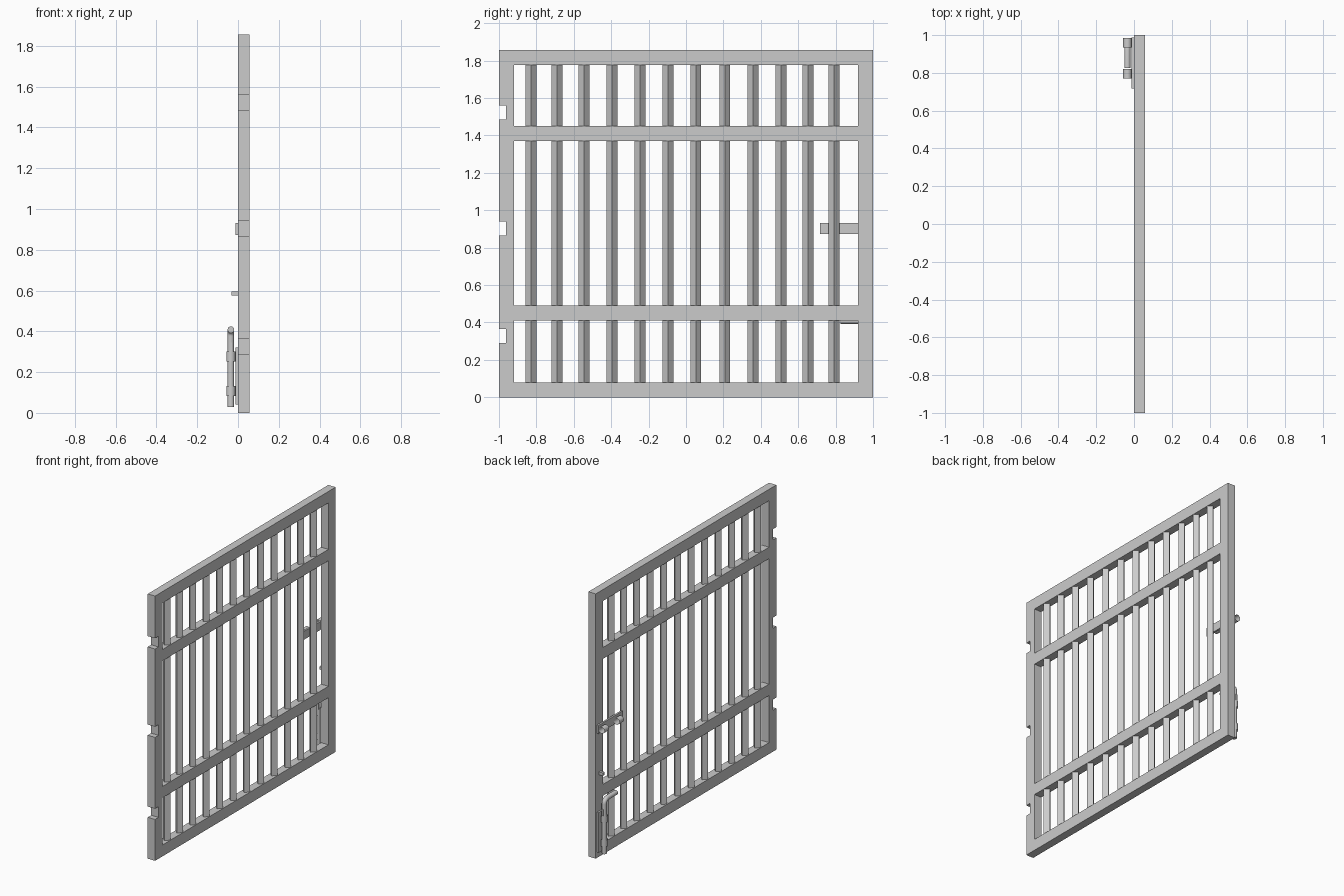
import bpy, bmesh, math
from mathutils import Matrix, Vector

if "Cube" in bpy.data.objects:
    bpy.data.objects.remove(bpy.data.objects["Cube"])

T = 0.057          # frame thickness in x
H = 1.856          # frame height
W = 0.08           # width of stiles and rails
LX = -0.035        # axis of the latch hardware in x


def boxes_object(name, boxes):
    """One mesh object from (min corner, max corner) boxes."""
    bm = bmesh.new()
    for lo, hi in boxes:
        lo, hi = Vector(lo), Vector(hi)
        m = Matrix.Translation((lo + hi) / 2) @ Matrix.Diagonal((*(hi - lo), 1))
        bmesh.ops.create_cube(bm, size=1, matrix=m)
    return finish(name, bm)


def finish(name, bm):
    me = bpy.data.meshes.new(name)
    bm.to_mesh(me)
    bm.free()
    ob = bpy.data.objects.new(name, me)
    bpy.context.collection.objects.link(ob)
    return ob


def smooth(ob):
    bpy.ops.object.select_all(action='DESELECT')
    ob.select_set(True)
    bpy.context.view_layer.objects.active = ob
    bpy.ops.object.shade_smooth_by_angle(angle=math.radians(35))


def sleeve(name, centre, axis, length, r=0.0225):
    """Open tube that guides a bolt."""
    rot = Matrix.Rotation(math.pi / 2, 4, 'X') if axis == 'y' else Matrix()
    bm = bmesh.new()
    bmesh.ops.create_cone(bm, cap_ends=False, segments=24, radius1=r, radius2=r,
                          depth=length, matrix=Matrix.Translation(centre) @ rot)
    smooth(finish(name, bm))


# Frame: slab with three openings and three hinge notches cut out
frame = boxes_object("gate_frame", [((0, -1, 0), (T, 1, H))])
openings = [(W, 0.41), (0.49, 1.37), (1.45, H - W)]
notches = [0.29, 0.865, 1.485]
cutter = boxes_object(
    "frame_cutter",
    [((-0.1, -1 + W, a), (0.2, 1 - W, b)) for a, b in openings] +
    [((-0.1, -1.1, z), (0.2, -0.962, z + 0.075)) for z in notches])
cutter.hide_render = True
mod = frame.modifiers.new("cut", 'BOOLEAN')
mod.operation = 'DIFFERENCE'
mod.solver = 'EXACT'
mod.object = cutter
bpy.context.view_layer.objects.active = frame
bpy.ops.object.modifier_apply(modifier="cut")
bpy.data.objects.remove(cutter)

# Diamond-section upright bars, fitted into each opening
bar_y = [-0.829, -0.69, -0.545, -0.396, -0.246, -0.096,
         0.053, 0.208, 0.358, 0.508, 0.652, 0.791]
for i, y in enumerate(bar_y):
    bm = bmesh.new()
    for a, b in openings:
        bmesh.ops.create_cone(bm, cap_ends=True, segments=4, radius1=T / 2, radius2=T / 2,
                              depth=b - a, matrix=Matrix.Translation((T / 2, y, (a + b) / 2)))
    bar = finish(f"upright_bar_{i + 1}", bm)
    # turn the section so that one edge faces outwards
    edge_on = any(abs(v.co.y - y) < 0.001 for v in bar.data.vertices)
    if not edge_on:
        c = Vector((T / 2, y, 0))
        bar.data.transform(Matrix.Translation(c) @ Matrix.Rotation(math.pi / 4, 4, 'Z')
                           @ Matrix.Translation(-c))

# Padlock latch: plate and two open sleeves
boxes_object("latch_plate", [((-0.0125, 0.717, 0.873), (0, 0.987, 0.932))])
for i, y in enumerate((0.795, 0.96)):
    sleeve(f"latch_sleeve_{i + 1}", (LX, y, 0.9025), 'y', 0.05)

# Drop bolt: plate, two sleeves, rest peg and small stop
BY = 0.955
boxes_object("drop_bolt_plate", [((-0.0125, BY - 0.03, 0.04), (0, BY + 0.03, 0.32))])
for i, z in enumerate((0.108, 0.276)):
    sleeve(f"drop_bolt_sleeve_{i + 1}", (LX, BY, z), 'z', 0.048)
boxes_object("drop_bolt_stop", [((LX - 0.006, BY - 0.021, 0.3), (LX + 0.006, BY + 0.021, 0.345))])
boxes_object("bolt_rest_peg", [((-0.031, BY - 0.01, 0.575), (0, BY + 0.01, 0.595))])

# Bent rod of the drop bolt
R, top = 0.03, 0.408
path = [(LX, BY, 0.03)]
for k in range(7):
    t = math.pi / 2 * k / 6
    path.append((LX, BY - R + R * math.cos(t), top - R + R * math.sin(t)))
path.append((LX, 0.826, top))
cu = bpy.data.curves.new("drop_bolt_rod", 'CURVE')
cu.dimensions = '3D'
cu.bevel_depth = 0.0165
cu.bevel_resolution = 4
cu.use_fill_caps = True
sp = cu.splines.new('POLY')
sp.points.add(len(path) - 1)
for p, co in zip(sp.points, path):
    p.co = (*co, 1)
rod = bpy.data.objects.new("drop_bolt_rod", cu)
bpy.context.collection.objects.link(rod)
bpy.ops.object.select_all(action='DESELECT')
rod.select_set(True)
bpy.context.view_layer.objects.active = rod
bpy.ops.object.convert(target='MESH')
smooth(bpy.context.view_layer.objects.active)
